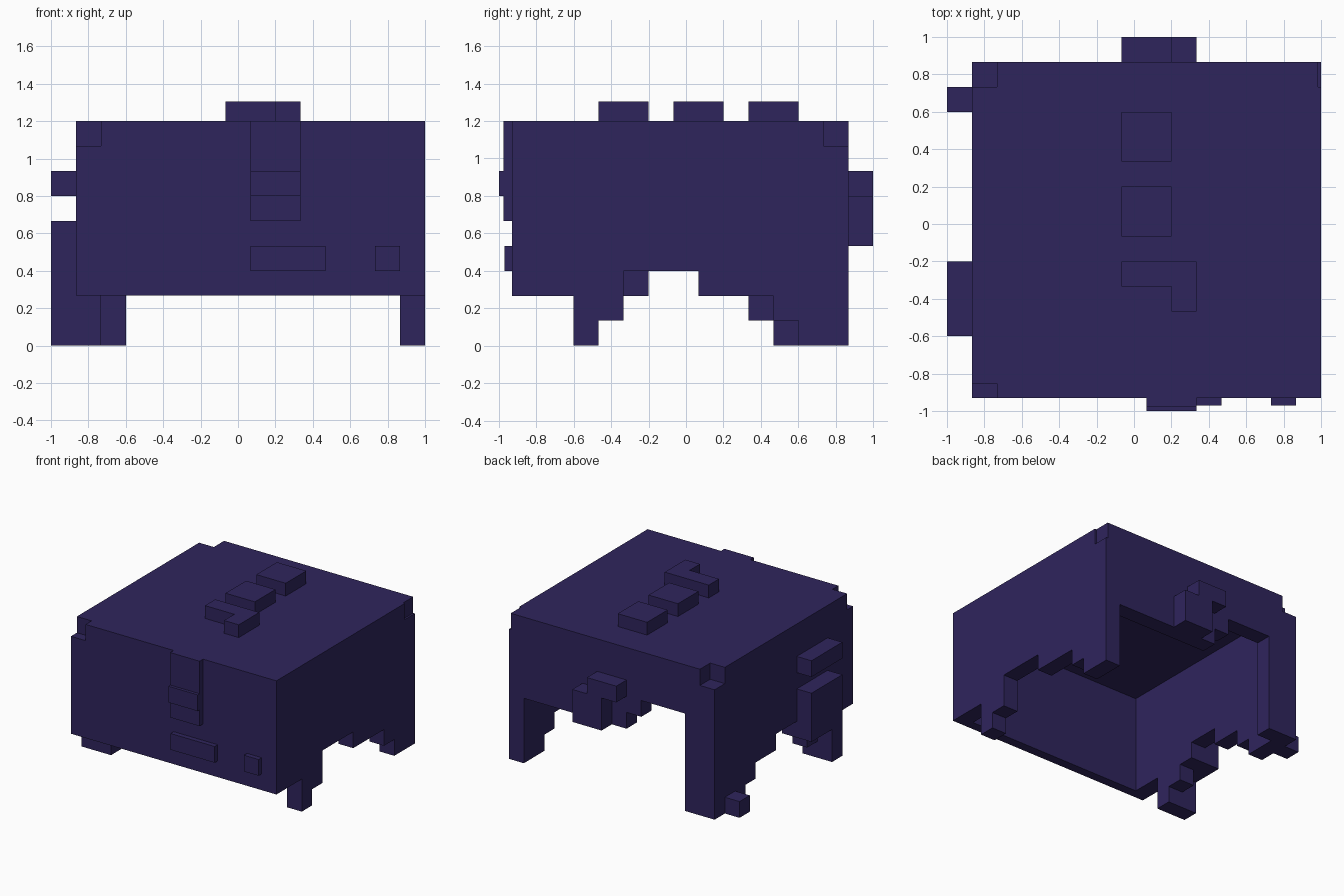
import bpy, bmesh
from mathutils import Vector

if "Cube" in bpy.data.objects:
    bpy.data.objects.remove(bpy.data.objects["Cube"])

mat = bpy.data.materials.new("dark_indigo")
mat.diffuse_color = (0.028, 0.018, 0.108, 1)
mat.use_nodes = True
mat.node_tree.nodes["Principled BSDF"].inputs["Base Color"].default_value = mat.diffuse_color

U = 2 / 15  # block size


def prism(name, outline, axis, lo, hi):
    """Extrude a 2D outline along an axis (outline uses the other two axes in order)."""
    bm = bmesh.new()

    def point(a, b, c):
        v = [a, b]
        v.insert(axis, c)
        return v
    face = bm.faces.new([bm.verts.new(point(a, b, lo)) for a, b in outline])
    ext = bmesh.ops.extrude_face_region(bm, geom=[face])
    offset = Vector((0, 0, 0))
    offset[axis] = hi - lo
    bmesh.ops.translate(bm, vec=offset,
                        verts=[g for g in ext["geom"] if isinstance(g, bmesh.types.BMVert)])
    bmesh.ops.recalc_face_normals(bm, faces=bm.faces)
    me = bpy.data.meshes.new(name)
    bm.to_mesh(me)
    bm.free()
    me.materials.append(mat)
    ob = bpy.data.objects.new(name, me)
    bpy.context.collection.objects.link(ob)
    return ob


def box(name, x, y, z):
    return prism(name, [(x[0], y[0]), (x[1], y[0]), (x[1], y[1]), (x[0], y[1])], 2, *z)


def wall(name, steps, end, axis, lo, hi):
    """Wall with a stepped lower edge: steps are (start, bottom height)."""
    top = 8 * U
    pts = [(steps[0][0], top)]
    for i, (s, z) in enumerate(steps):
        e = steps[i + 1][0] if i + 1 < len(steps) else end
        pts += [(s, z), (e, z)]
    pts.append((end, top))
    return prism(name, pts, axis, lo, hi)


L, R = -6.5 * U, 1.0          # body left and right
L = -13 / 15
F, FI = -0.93, -0.853         # front face, inner front
B, BI = 13 / 15, 11 / 15      # back face, inner back
NX = -11 / 15                 # inner face of left wall
N = 1 / 15                    # half block

# Roof slab with notched corners
prism("roof", [(NX, F), (R, F), (R, BI), (R - .015, BI), (R - .015, B), (NX, B),
               (NX, BI), (L, BI), (L, FI), (NX, FI)], 2, 8 * U, 9 * U)

# Walls, one block thick with stepped lower edges
box("front_wall", (L, R), (F, FI), (2 * U, 8 * U))
wall("right_wall", [(FI, 2 * U), (-9 * N, 0), (-7 * N, U), (-5 * N, 3 * U), (N, 2 * U),
                    (7 * N, U), (9 * N, 0)], BI, 0, R - U, R)
wall("left_wall", [(FI, 2 * U), (-9 * N, 0), (-7 * N, U), (-5 * N, 2 * U), (-3 * N, 3 * U),
                   (N, 2 * U), (5 * N, U), (7 * N, 0)], BI, 0, L, NX)
wall("back_wall", [(L, 0), (-9 * N, 6 * U), (-3 * N, 5 * U), (-N, 4 * U), (R - U, 0)],
     R, 1, BI, B)

# Raised tufts on the roof
TOP = (9 * U, 1.305)
box("roof_tuft_back", (-N, 3 * N), (5 * N, 9 * N), TOP)
box("roof_tuft_middle", (-N, 3 * N), (-N, 3 * N), TOP)
prism("roof_tuft_front", [(-N, -3 * N), (-N, -5 * N), (3 * N, -5 * N), (3 * N, -7 * N),
                          (5 * N, -7 * N), (5 * N, -3 * N)], 2, *TOP)

# Raised strips on the front
prism("front_tuft", [(F, 9 * U), (F, 5 * U), (-.975, 5 * U), (-.975, 6 * U), (-1, 6 * U),
                     (-1, 7 * U), (-.975, 7 * U), (-.975, 9 * U)], 0, N, 5 * N)
box("front_strip", (N, 7 * N), (-.97, F), (3 * U, 4 * U))
box("front_stud", (11 * N, 13 * N), (-.97, F), (3 * U, 4 * U))

# Tufts on the back
box("back_tuft_upper", (-N, 3 * N), (B, 1), (6 * U, 7 * U))
box("back_tuft_lower", (N, 5 * N), (B, 1), (4 * U, 6 * U))

# Tufts on the left side
box("left_tuft_upper", (-1, L), (-9 * N, -3 * N), (6 * U, 7 * U))
box("left_tuft_lower", (-1, L), (-9 * N, -3 * N), (2 * U, 5 * U))
box("left_tuft_tip", (-1, L), (-9 * N, -7 * N), (0, 2 * U))
box("left_stud", (-1, L), (9 * N, 11 * N), (0, U))
